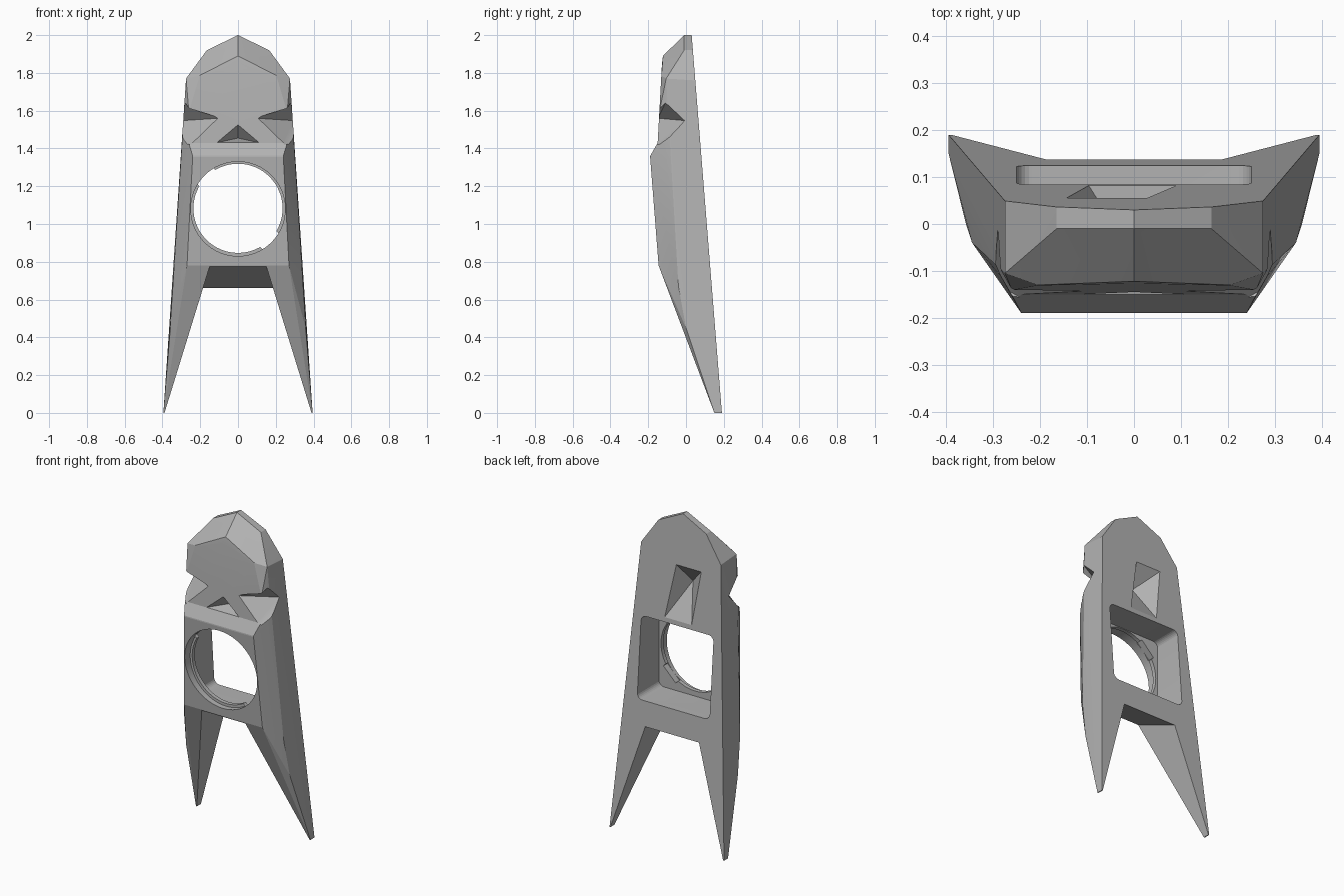
import bpy, bmesh, math
from mathutils import Vector, Matrix

cube = bpy.data.objects.get("Cube")
if cube:
    bpy.data.objects.remove(cube, do_unlink=True)

grey = bpy.data.materials.new("mid_grey")
grey.use_nodes = True
GREY = (0.45, 0.45, 0.45, 1)
grey.diffuse_color = GREY
grey.node_tree.nodes["Principled BSDF"].inputs["Base Color"].default_value = GREY


def add_object(name, bm):
    bmesh.ops.recalc_face_normals(bm, faces=bm.faces)
    mesh = bpy.data.meshes.new(name)
    bm.to_mesh(mesh)
    bm.free()
    mesh.materials.append(grey)
    obj = bpy.data.objects.new(name, mesh)
    bpy.context.collection.objects.link(obj)
    return obj


def mirrored(points):
    return points + [(-x, y, z) for x, y, z in points if x]


def hull(name, points):
    bm = bmesh.new()
    for p in points:
        bm.verts.new(p)
    res = bmesh.ops.convex_hull(bm, input=bm.verts)
    unused = [v for v in res["geom_interior"] if isinstance(v, bmesh.types.BMVert)]
    bmesh.ops.delete(bm, geom=unused, context="VERTS")
    bmesh.ops.dissolve_limit(bm, angle_limit=0.01, verts=bm.verts, edges=bm.edges)
    return add_object(name, bm)


def cylinder(name, radius, y0, y1, z):
    bm = bmesh.new()
    place = Matrix.Translation((0, (y0 + y1) / 2, z)) @ Matrix.Rotation(math.pi / 2, 4, "X")
    bmesh.ops.create_cone(bm, cap_ends=True, segments=64, radius1=radius,
                          radius2=radius, depth=y1 - y0, matrix=place)
    return add_object(name, bm)


def cut(target, cutter):
    mod = target.modifiers.new(cutter.name, "BOOLEAN")
    mod.operation = "DIFFERENCE"
    mod.solver = "EXACT"
    mod.object = cutter
    bpy.context.view_layer.objects.active = target
    bpy.ops.object.modifier_apply(modifier=mod.name)
    bpy.data.objects.remove(cutter, do_unlink=True)


def back_y(z):
    return 0.03 + 0.08 * (2 - z)


# Tapered shell with chamfered front, faceted crown and flat sloping back
front = [(0.24, -0.19, 1.355), (0.27, -0.145, 0.78),
         (0.205, -0.13, 1.785), (0, -0.122, 1.89)]
chamfer = [(0.275, -0.105, 1.77), (0.285, -0.11, 1.43), (0.345, -0.04, 0.67),
           (0.358, 0, 0.45), (0.395, 0.15, 0)]
crown = [(0, -0.01, 2), (0.165, -0.01, 1.92)]
back = [(x, back_y(z), z) for x, z in [(0, 2), (0.165, 1.92), (0.275, 1.76), (0.395, 0)]]
body = hull("shell_body", mirrored(front + chamfer + crown + back))

# Face plane set back above the ledge
face = [(-0.19, 1.36), (-0.15, 1.43), (-0.125, 1.89), (-0.4, 1.95), (-0.4, 1.36)]
bm = bmesh.new()
profile = bm.faces.new([bm.verts.new((-0.6, y, z)) for y, z in face])
extruded = bmesh.ops.extrude_face_region(bm, geom=[profile])["geom"]
bmesh.ops.translate(bm, vec=(1.2, 0, 0),
                    verts=[v for v in extruded if isinstance(v, bmesh.types.BMVert)])
cut(body, add_object("face_cutter", bm))

# Opening between the legs, with a sloping roof
cut(body, hull("leg_cutter", mirrored([
    (0.125, -0.345, 0.855), (0.211, 0.34, 0.58),
    (0.42, -0.345, -0.1), (0.42, 0.34, -0.1)])))

# Eye notches at both corners
for side in (-1, 1):
    notch = [(0.1, -0.148, 1.56), (0.3, 0, 1.547), (0.3, -0.105, 1.65),
             (0.245, -0.155, 1.42), (0.34, -0.1, 1.42), (0.45, -0.3, 1.55)]
    cut(body, hull("eye_cutter", [(side * x, y, z) for x, y, z in notch]))

# Triangular nose hollow
cut(body, hull("nose_cutter", mirrored([
    (0, -0.15, 1.53), (0, -0.3, 1.53), (0, -0.07, 1.455),
    (0.115, -0.152, 1.43), (0.115, -0.3, 1.43)])))

# Rounded rectangular recess in the back
corner = 0.035
points = []
for sx in (-1, 1):
    for sz in (-1, 1):
        for i in range(7):
            a = math.pi / 2 * i / 6
            x = sx * (0.215 + corner * math.cos(a))
            z = 1.068 + sz * (0.218 + corner * math.sin(a))
            points += [(x, -0.09, z), (x, 0.4, z)]
cut(body, hull("recess_cutter", points))

# Round front opening with a thin stepped lip, broken at two places
cut(body, cylinder("opening_cutter", 0.25, -0.4, -0.115, 1.08))
cut(body, cylinder("lip_cutter", 0.236, -0.4, 0, 1.083))
for angle in (135, 315):
    direction = Vector((math.cos(math.radians(angle)), 0, math.sin(math.radians(angle))))
    across = Vector((-direction.z, 0, direction.x))
    gap = [Vector((0, y, 1.08)) + direction * r + across * w
           for r in (0.15, 0.25) for w in (-0.06, 0.06) for y in (-0.13, -0.05)]
    cut(body, hull("gap_cutter", gap))

# Slanted pocket above the recess
pocket = [(0.03, 1.69), (-0.15, 1.69), (-0.1, 1.34), (0.095, 1.34)]
cut(body, hull("pocket_cutter",
               [(x, back_y(z) + 0.005, z) for x, z in pocket] + [(-0.02, -0.04, 1.56)]))

bpy.ops.object.select_all(action="DESELECT")
body.select_set(True)
bpy.context.view_layer.objects.active = body
bpy.ops.object.shade_smooth_by_angle(angle=math.radians(10))
